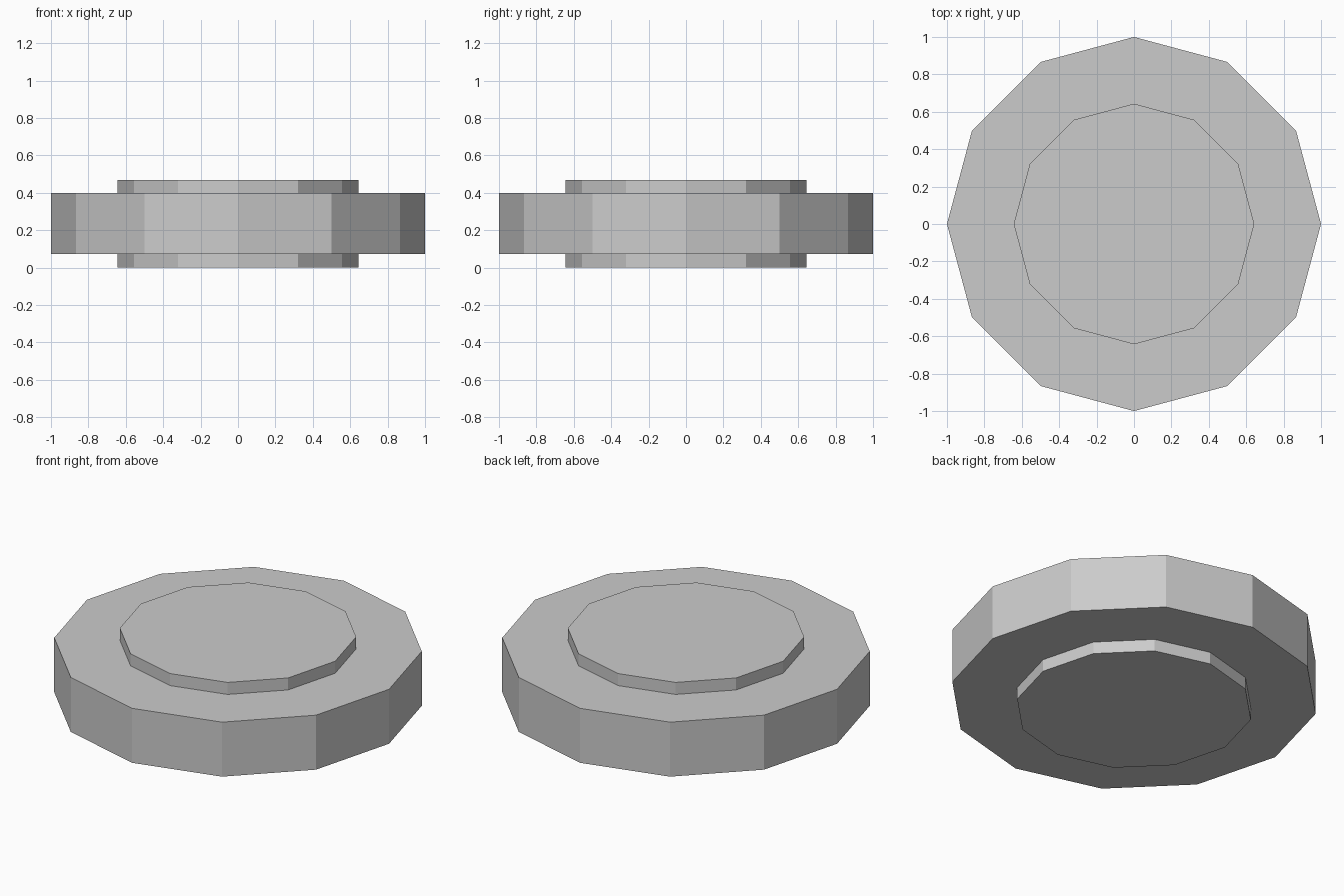
import bpy, bmesh
from math import cos, sin, tau

if "Cube" in bpy.data.objects:
    bpy.data.objects.remove(bpy.data.objects["Cube"])

SIDES = 12
# Stepped half profile (radius, height), from bottom to top
PROFILE = [(0.643, 0.0), (0.643, 0.072), (1.0, 0.072),
           (1.0, 0.398), (0.643, 0.398), (0.643, 0.47)]

bm = bmesh.new()
rings = [[bm.verts.new((r * cos(tau * i / SIDES), r * sin(tau * i / SIDES), z))
          for i in range(SIDES)] for r, z in PROFILE]

# Walls and steps between neighbouring rings
for low, high in zip(rings, rings[1:]):
    for i in range(SIDES):
        j = (i + 1) % SIDES
        bm.faces.new((low[i], low[j], high[j], high[i]))

# Flat hub caps
bm.faces.new(rings[0][::-1])
bm.faces.new(rings[-1])
bmesh.ops.recalc_face_normals(bm, faces=bm.faces)

mesh = bpy.data.meshes.new("stepped_disc")
bm.to_mesh(mesh)
bm.free()
bpy.context.collection.objects.link(bpy.data.objects.new("stepped_disc", mesh))
